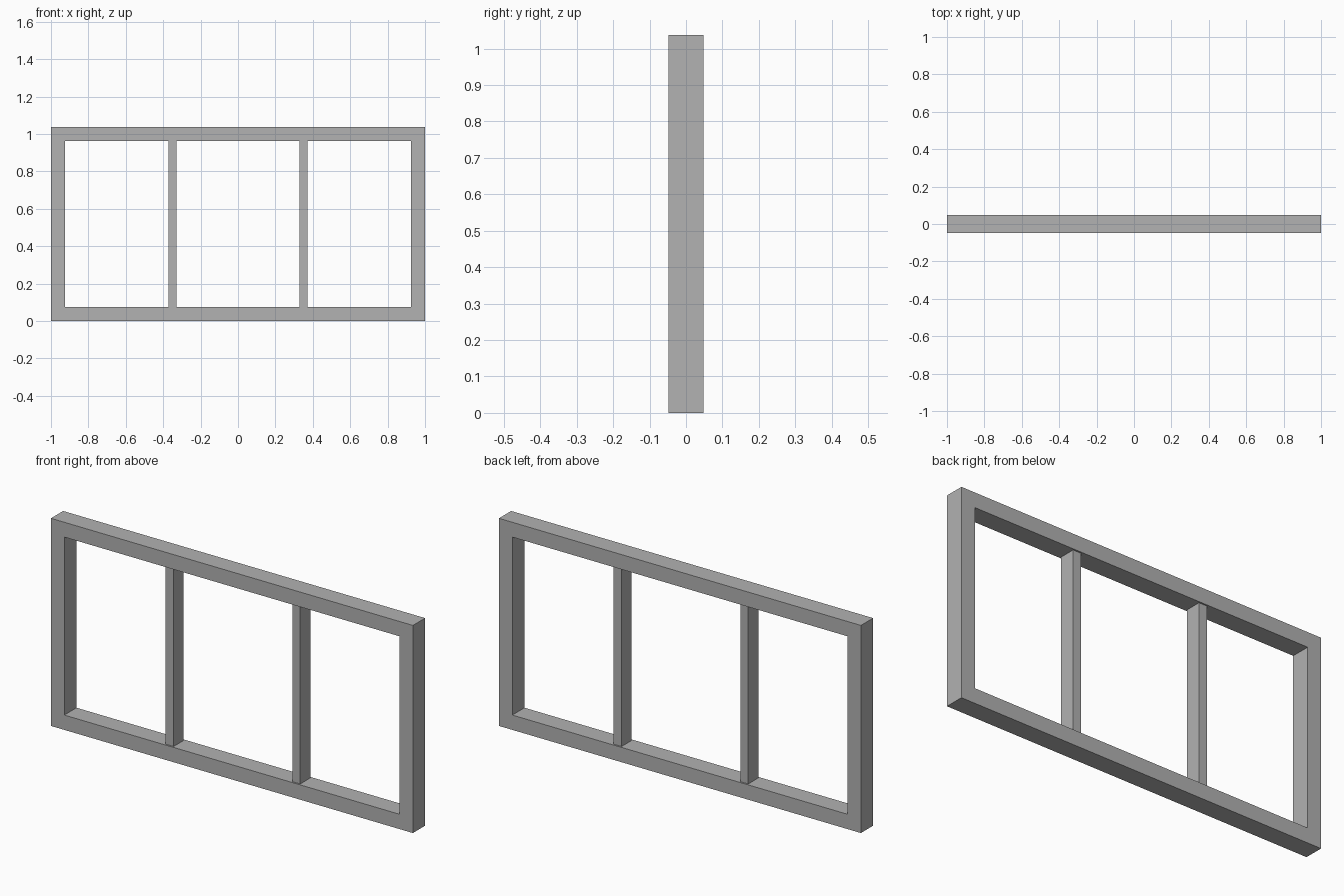
import bpy
import bmesh

if "Cube" in bpy.data.objects:
    bpy.data.objects.remove(bpy.data.objects["Cube"], do_unlink=True)

WIDTH, HEIGHT, DEPTH = 2.0, 1.037, 0.096
BORDER = 0.074
BAR_X, BAR_WIDTH, BAR_DEPTH = 0.35, 0.044, 0.08

grey = bpy.data.materials.new("frame_grey")
grey.use_nodes = True
colour = (0.445, 0.445, 0.445, 1)
grey.diffuse_color = colour
grey.node_tree.nodes["Principled BSDF"].inputs["Base Color"].default_value = colour


def add_object(name, bm):
    bmesh.ops.recalc_face_normals(bm, faces=bm.faces)
    mesh = bpy.data.meshes.new(name)
    bm.to_mesh(mesh)
    bm.free()
    mesh.materials.append(grey)
    obj = bpy.data.objects.new(name, mesh)
    bpy.context.collection.objects.link(obj)
    return obj


def rectangle(bm, half_width, low, high, y):
    corners = [(-half_width, low), (half_width, low),
               (half_width, high), (-half_width, high)]
    return [bm.verts.new((x, y, z)) for x, z in corners]


# Outer frame: four outer and four inner corners, front and back
bm = bmesh.new()
h = DEPTH / 2
loops = [rectangle(bm, WIDTH / 2 - inset, inset, HEIGHT - inset, y)
         for inset, y in ((0, -h), (0, h), (BORDER, h), (BORDER, -h))]
for a, b in zip(loops, loops[1:] + loops[:1]):
    for i in range(4):
        j = (i + 1) % 4
        bm.faces.new((a[i], a[j], b[j], b[i]))
add_object("outer_frame", bm)

# Two slightly recessed upright bars
for name, side in (("left_bar", 1), ("right_bar", -1)):
    bm = bmesh.new()
    bmesh.ops.create_cube(bm, size=1)
    bmesh.ops.scale(bm, vec=(BAR_WIDTH, BAR_DEPTH, HEIGHT - 2 * BORDER), verts=bm.verts)
    bar = add_object(name, bm)
    bar.location = (side * BAR_X, 0, HEIGHT / 2)
